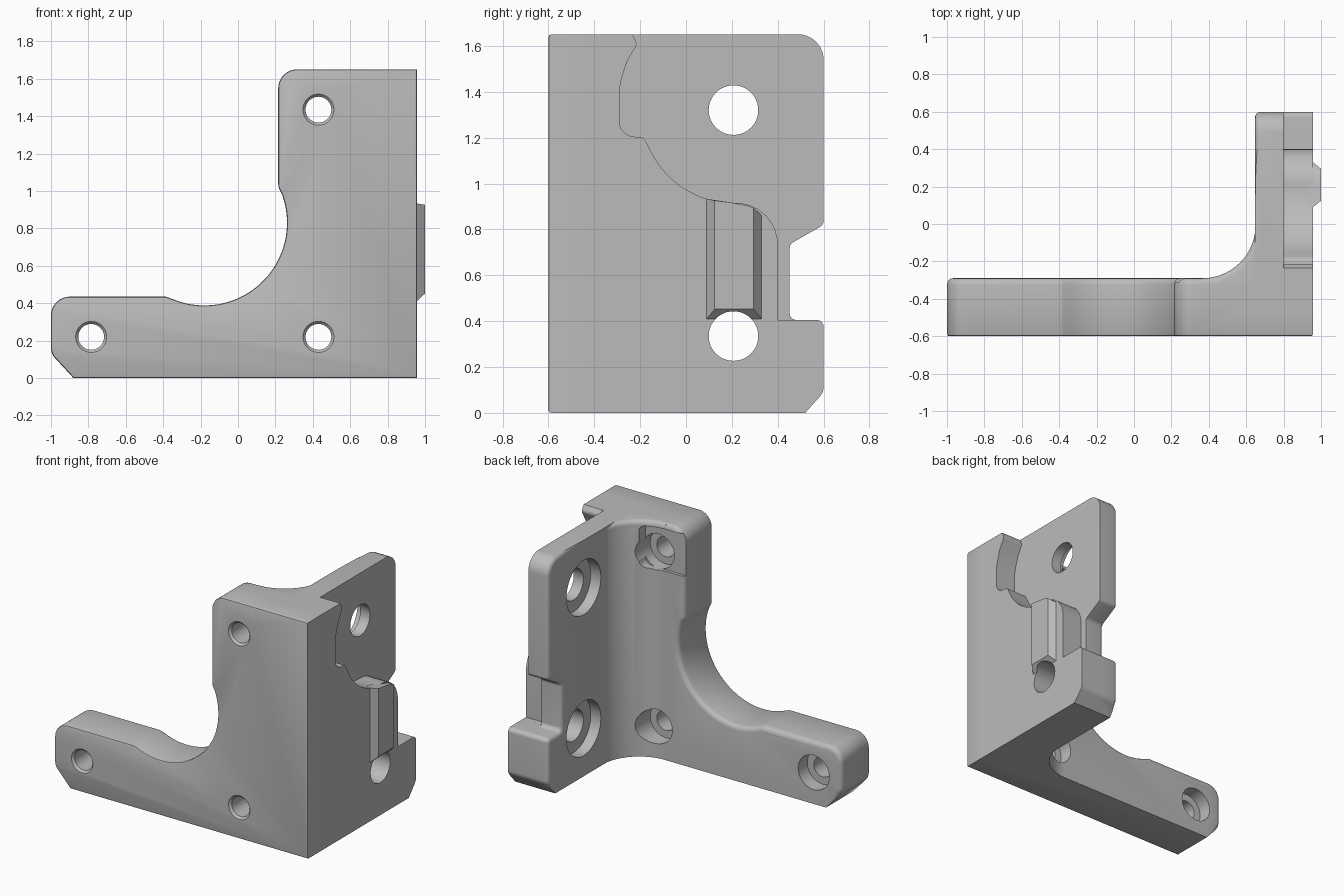
import bpy, bmesh, math
from mathutils import Vector

if "Cube" in bpy.data.objects:
    bpy.data.objects.remove(bpy.data.objects["Cube"])

grey = bpy.data.materials.new("light_grey")
grey.diffuse_color = (0.5, 0.5, 0.5, 1)
grey.use_nodes = True
grey.node_tree.nodes["Principled BSDF"].inputs["Base Color"].default_value = grey.diffuse_color


def arc(cx, cy, r, a0, a1, n):
    """Points on an arc, angles in degrees."""
    angles = [math.radians(a0 + (a1 - a0) * i / n) for i in range(n + 1)]
    return [(cx + r * math.cos(a), cy + r * math.sin(a)) for a in angles]


def rounded(points, n=8):
    """Closed outline; a point with a third value gets a corner of that radius."""
    out = []
    for i, p in enumerate(points):
        if len(p) == 2:
            out.append(p)
            continue
        c = Vector(p[:2])
        d0 = (Vector(points[i - 1][:2]) - c).normalized()
        d1 = (Vector(points[(i + 1) % len(points)][:2]) - c).normalized()
        half = d0.angle(d1) / 2
        reach = p[2] / math.tan(half)
        centre = c + (d0 + d1).normalized() * p[2] / math.sin(half)
        v0, v1 = c + d0 * reach - centre, c + d1 * reach - centre
        for k in range(n + 1):
            t = k / n
            v = (v0 * (1 - t) + v1 * t).normalized() * p[2]
            out.append(tuple(centre + v))
    return out


def loft(name, axis, rings, bevels=()):
    """Solid through (position, outline) rings along an axis; bevels = (rule, width, segments)."""
    place = {"x": lambda t, a, b: (t, a, b),
             "y": lambda t, a, b: (a, t, b),
             "z": lambda t, a, b: (a, b, t)}[axis]
    bm = bmesh.new()
    loops = [[bm.verts.new(place(t, a, b)) for a, b in pts] for t, pts in rings]
    n = len(loops[0])
    for lo, hi in zip(loops, loops[1:]):
        for i in range(n):
            j = (i + 1) % n
            bm.faces.new((lo[i], lo[j], hi[j], hi[i]))
    bm.faces.new(loops[0][::-1])
    bm.faces.new(loops[-1])
    bmesh.ops.recalc_face_normals(bm, faces=bm.faces)
    for rule, width, segments in bevels:
        edges = [e for e in bm.edges if all(rule(v.co) for v in e.verts)]
        bmesh.ops.bevel(bm, geom=edges, offset=width, offset_type='OFFSET',
                        segments=segments, profile=0.5, affect='EDGES',
                        clamp_overlap=False)
    bmesh.ops.recalc_face_normals(bm, faces=bm.faces)
    me = bpy.data.meshes.new(name)
    bm.to_mesh(me)
    bm.free()
    me.materials.append(grey)
    ob = bpy.data.objects.new(name, me)
    bpy.context.collection.objects.link(ob)
    return ob


def prism(name, axis, pts, lo, hi, bevels=()):
    return loft(name, axis, [(lo, pts), (hi, pts)], bevels)


def bore(name, axis, a, b, steps):
    """Stepped round cutter from (position, radius) steps."""
    return loft(name, axis, [(t, arc(a, b, r, 0, 352.5, 47)) for t, r in steps])


def combine(target, other, operation):
    mod = target.modifiers.new(operation.lower(), 'BOOLEAN')
    mod.object, mod.operation, mod.solver = other, operation, 'EXACT'
    bpy.context.view_layer.objects.active = target
    bpy.ops.object.modifier_apply(modifier=mod.name)
    bpy.data.objects.remove(other)


# Front plate: L shape with a large round bite in the inner corner
front_outline = rounded(
    [(-0.88, 0), (0.957, 0), (0.957, 1.65), (0.215, 1.65, 0.1), (0.215, 1.02, 0.08)]
    + arc(-0.18, 0.83, 0.442, 20, -113, 36)
    + [(-0.385, 0.435, 0.03), (-1, 0.435, 0.1), (-1, 0.13, 0.08)])
bracket = prism("bracket", "y", front_outline, -0.6, -0.29, [
    (lambda c: c.y > -0.3 and not (c.z < 0.01), 0.033, 4),
    (lambda c: c.y < -0.599, 0.012, 2)])

# Side plate, inner layer: full outline with the notch in its rear edge
side_outline = rounded(
    [(-0.45, 0), (0.52, 0), (0.6, 0.09, 0.06), (0.6, 0.405, 0.03), (0.452, 0.405, 0.03),
     (0.452, 0.735, 0.03), (0.6, 0.82, 0.03), (0.6, 1.65, 0.11), (-0.45, 1.65)])
side_inner = prism("side_inner", "x", side_outline, 0.647, 0.8, [
    (lambda c: c.x < 0.65 and c.y > -0.4 and c.z > 0.01, 0.03, 4)])

# Side plate, outer layer: lower step with a curved upper border
outer_outline = rounded(
    [(-0.45, 0), (0.52, 0), (0.6, 0.09, 0.06), (0.6, 0.405, 0.03), (0.4, 0.405),
     (0.4, 0.915, 0.18)]
    + arc(0.21, 1.32, 0.405, -90, -154, 18)
    + [(-0.185, 1.203, 0.03), (-0.292, 1.205, 0.07), (-0.292, 1.40), (-0.28, 1.46),
       (-0.258, 1.53), (-0.212, 1.61, 0.03), (-0.235, 1.65), (-0.45, 1.65)])
side_outer = prism("side_outer", "x", outer_outline, 0.79, 0.957)

# Large fillet between the two plates
corner_outline = arc(0.365, -0.005, 0.285, -90, 0, 24) + [(0.72, -0.005), (0.72, -0.4), (0.365, -0.4)]
corner = prism("corner_fillet", "z", corner_outline, 0, 1.65, [
    (lambda c: c.z > 1.6 and (c.x - 0.365) ** 2 + (c.y + 0.005) ** 2 < 0.0815, 0.03, 4)])

# Raised key on the outer side, tapered toward its face
key_base = [(0.09, 0.41), (0.33, 0.41), (0.33, 0.862), (0.295, 0.893), (0.21, 0.915), (0.09, 0.933)]
key_face = [(0.125, 0.452), (0.295, 0.452), (0.295, 0.893), (0.27, 0.903), (0.21, 0.915), (0.125, 0.926)]
key = loft("side_key", "x", [(0.92, key_base), (0.957, key_base), (1.0, key_face)])

for part in (side_inner, side_outer, corner, key):
    combine(bracket, part, 'UNION')

# Shallow seat around the upper screw
seat = prism("seat_cut", "y", rounded([(0.1, 1.32), (0.53, 1.32, 0.05), (0.53, 1.612, 0.03), (0.1, 1.612)]),
             -0.312, 0.05)
combine(bracket, seat, 'DIFFERENCE')

# Screw holes in the front plate, countersunk in front and counterbored behind
for x, z in ((-0.785, 0.22), (0.43, 0.22), (0.43, 1.435)):
    hole = bore("screw_hole", "y", x, z,
                [(-0.7, 0.083), (-0.6, 0.083), (-0.585, 0.069), (-0.39, 0.069), (-0.39, 0.12), (0.1, 0.12)])
    combine(bracket, hole, 'DIFFERENCE')

# Large holes in the side plate, counterbored on the inner face
for z in (0.335, 1.32):
    hole = bore("side_hole", "x", 0.207, z,
                [(0.5, 0.19), (0.725, 0.19), (0.725, 0.108), (1.1, 0.108)])
    combine(bracket, hole, 'DIFFERENCE')

bpy.ops.object.select_all(action='DESELECT')
bracket.select_set(True)
bpy.context.view_layer.objects.active = bracket
bpy.ops.object.shade_smooth_by_angle(angle=math.radians(30))
